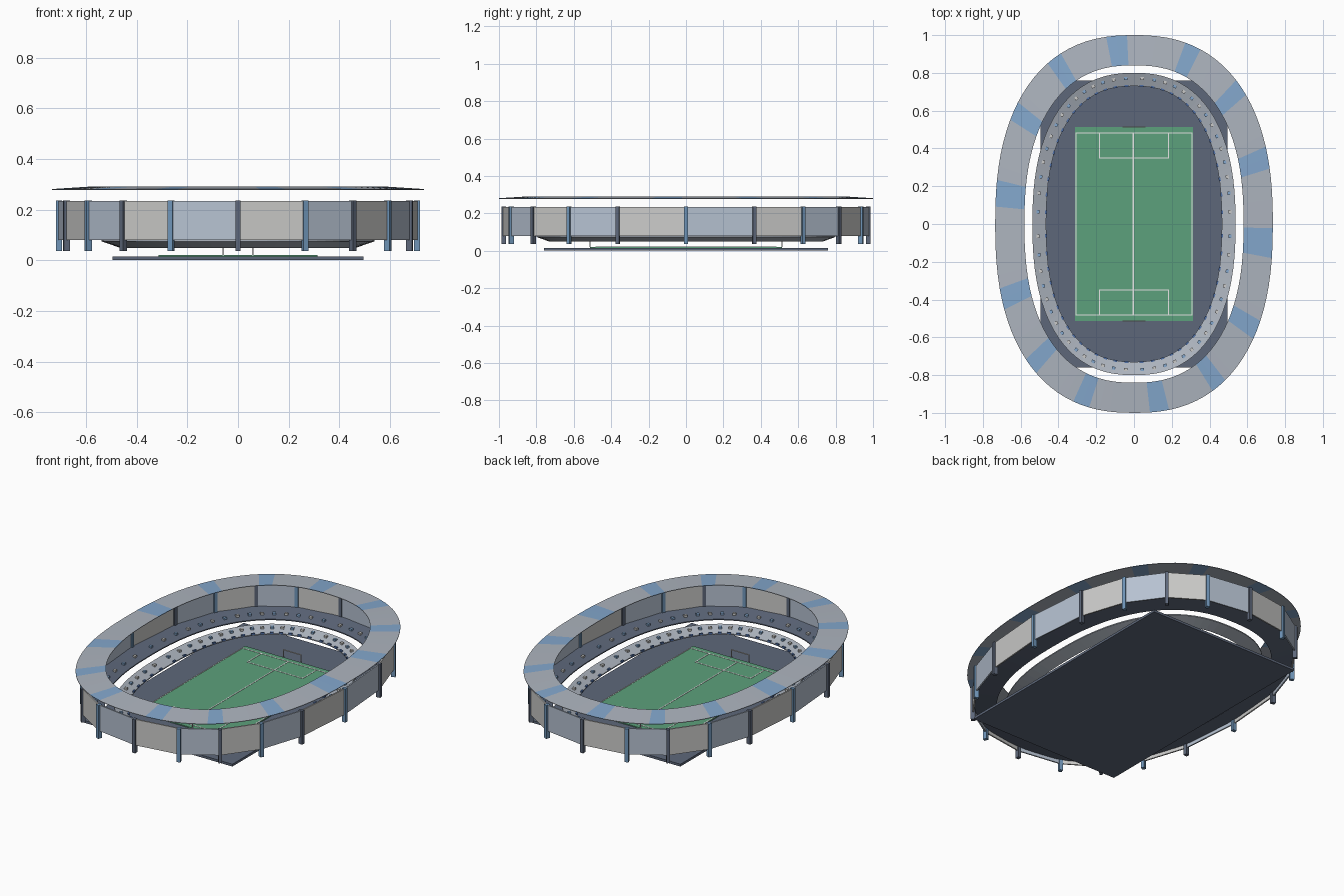
import bpy, bmesh, math
from mathutils import Matrix, Vector

if "Cube" in bpy.data.objects:
    bpy.data.objects.remove(bpy.data.objects["Cube"])


def material(name, r, g, b):
    m = bpy.data.materials.new(name)
    m.use_nodes = True
    m.diffuse_color = (r, g, b, 1)
    m.node_tree.nodes["Principled BSDF"].inputs["Base Color"].default_value = (r, g, b, 1)
    return m


SLATE = material("dark slate", .11, .137, .195)
GRASS = material("grass green", .107, .356, .2)
ROOF = material("roof grey", .42, .46, .52)
BLUE = material("sky blue", .23, .39, .61)
WHITE = material("panel white", .6, .6, .59)
PALE = material("pale blue", .47, .54, .64)
STEEL = material("steel blue", .16, .3, .48)
LINE = material("line white", .8, .8, .8)
SEAT = material("seat blue", .08, .16, .38)


def oval(a, b, deg, z=0):
    """Point on the rounded oval that every ring follows."""
    c, s = math.cos(math.radians(deg)), math.sin(math.radians(deg))
    bend = lambda v: math.copysign(abs(v) ** .835, v)
    return Vector((a * bend(c), b * bend(s), z))


def finish(name, bm, mats):
    bmesh.ops.recalc_face_normals(bm, faces=bm.faces)
    mesh = bpy.data.meshes.new(name)
    bm.to_mesh(mesh)
    bm.free()
    for m in mats:
        mesh.materials.append(m)
    ob = bpy.data.objects.new(name, mesh)
    bpy.context.collection.objects.link(ob)
    return ob


def add_box(bm, centre, size, turn=0, index=0):
    mat = (Matrix.Translation(centre) @ Matrix.Rotation(turn, 4, 'Z')
           @ Matrix.Diagonal((*size, 1)))
    made = bmesh.ops.create_cube(bm, size=1, matrix=mat)
    for f in {f for v in made["verts"] for f in v.link_faces}:
        f.material_index = index


def box(name, centre, size, mat):
    bm = bmesh.new()
    add_box(bm, centre, size)
    return finish(name, bm, [mat])


def ring(name, profile, angles, mats, pick=lambda i: 0):
    """Sweep a closed profile of (x radius, y radius, z) round the oval."""
    bm = bmesh.new()
    loops = [[bm.verts.new(oval(a, b, t, z)) for a, b, z in profile] for t in angles]
    n = len(profile)
    for i, cur in enumerate(loops):
        nxt = loops[(i + 1) % len(loops)]
        for j in range(n):
            k = (j + 1) % n
            f = bm.faces.new((cur[j], nxt[j], nxt[k], cur[k]))
            f.material_index = pick(i)
    return finish(name, bm, mats)


def seats(name, a, b, z, count, size, mats):
    bm = bmesh.new()
    for i in range(count):
        t = 360 * (i + .5) / count
        d = oval(a, b, t + 1) - oval(a, b, t - 1)
        add_box(bm, oval(a, b, t, z), size, math.atan2(d.y, d.x), i % len(mats))
    return finish(name, bm, mats)


# Ground slab and pitch
box("ground_slab", (0, 0, .007), (.99, 1.52, .014), SLATE)
box("pitch", (0, 0, .016), (.626, 1.026, .008), GRASS)

# Pitch markings
bm = bmesh.new()
W = .006


def mark(x, y, sx, sy):
    add_box(bm, (x, y, .0205), (sx, sy, .002))


mark(-.004, 0, W, .964)
for s in (-1, 1):
    mark(s * .308, 0, W, .964)
    mark(0, s * .482, .62, W)
    mark(0, s * .35, .37, W)
    for x in (-.183, .183):
        mark(x, s * .416, W, .132)
finish("pitch_lines", bm, [LINE])

# Goals
bm = bmesh.new()
for s in (-1, 1):
    for x in (-.058, .058):
        add_box(bm, (x, s * .513, .043), (.005, .005, .048))
    add_box(bm, (0, s * .513, .065), (.121, .005, .005))
finish("goals", bm, [LINE])

# Seating tiers, inner one low and pale, outer one higher and dark
even = [360 * i / 80 for i in range(80)]
ring("lower_stand", [(.465, .73, .055), (.538, .8, .08),
                     (.538, .8, .074), (.465, .73, .049)], even, [ROOF])
ring("upper_stand", [(.585, .845, .085), (.7, .965, .107),
                     (.7, .965, .1), (.585, .845, .079)], even, [SLATE])
seats("lower_seats", .508, .771, .073, 60, (.018, .016, .012), [WHITE, BLUE])
seats("front_row_seats", .467, .732, .059, 60, (.02, .01, .01), [SEAT])
seats("upper_seats", .63, .89, .098, 60, (.018, .016, .012), [WHITE, BLUE])

# Facade panels and pillars share the same corner points
COUNT = 20
corners = [oval(.706, .975, 360 * i / COUNT) for i in range(COUNT)]
panels, pillars = bmesh.new(), bmesh.new()
for i, p in enumerate(corners):
    q = corners[(i + 1) % COUNT]
    d = q - p
    mid = (p + q) / 2
    add_box(panels, (mid.x, mid.y, .157), (d.length, .008, .155),
            math.atan2(d.y, d.x), i % 2)
    tangent = q - corners[i - 1]
    add_box(pillars, (p.x, p.y, .136), (.02, .024, .2),
            math.atan2(tangent.y, tangent.x), i % 2)
finish("facade_panels", panels, [PALE, WHITE])
finish("pillars", pillars, [STEEL, SLATE])

# Floating roof ring with blue stripes
angles, striped = [], []
for k in range(14):
    start = 13.3 + 26.1 * k
    end = start + 26.1 if k < 13 else 373.3
    for i in range(2):
        angles.append(start + 3.4 * i)
        striped.append(1)
    for i in range(5):
        angles.append(start + 6.8 + (end - start - 6.8) * i / 5)
        striped.append(0)
ring("roof", [(.735, 1, .278), (.735, 1, .281), (.58, .84, .291), (.58, .84, .288)],
     angles, [ROOF, BLUE], lambda i: striped[i])
